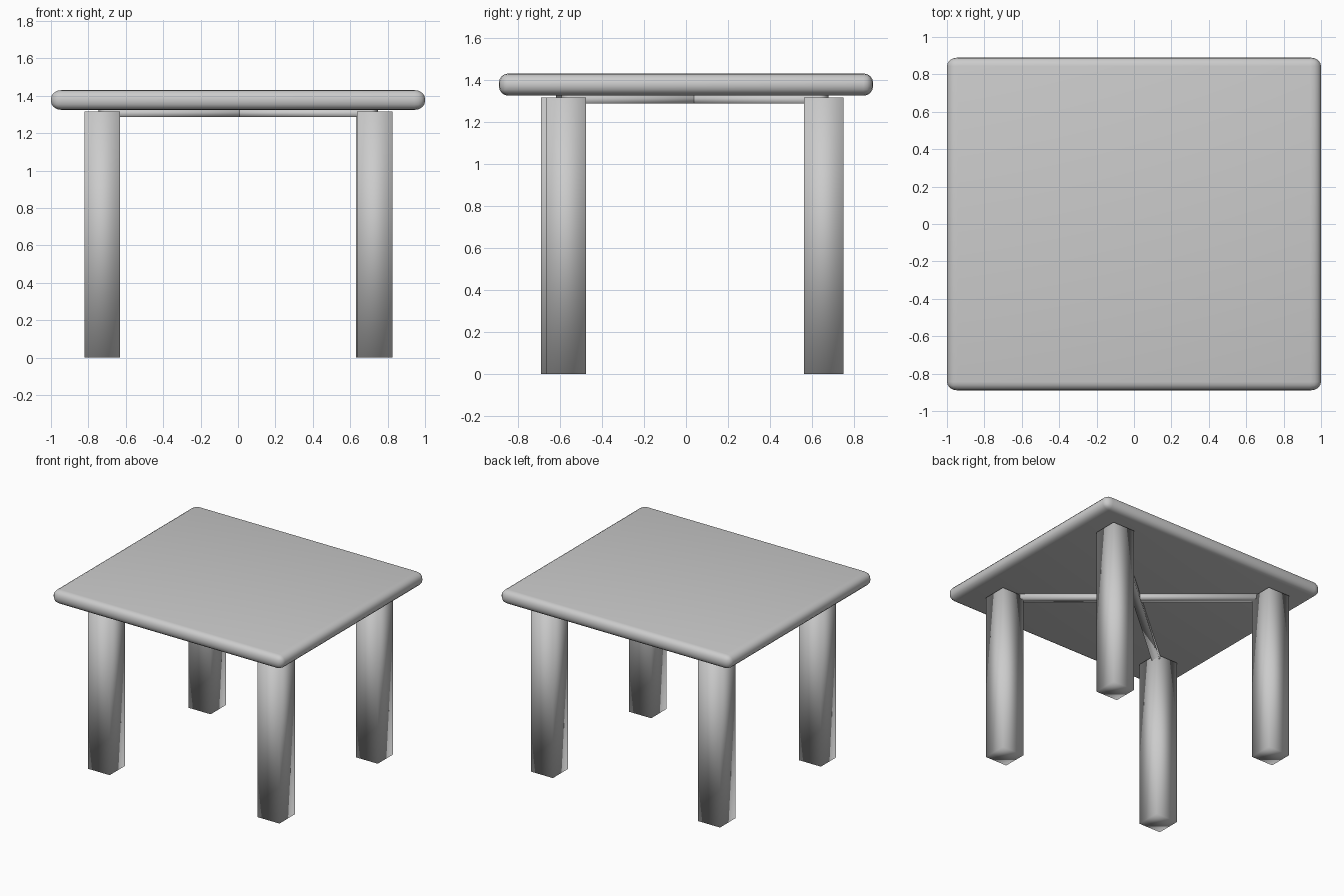
import bpy
import math
from mathutils import Vector

cube = bpy.data.objects.get("Cube")
if cube:
    bpy.data.objects.remove(cube)

grey = bpy.data.materials.new("light_grey")
grey.use_nodes = True
grey.diffuse_color = (0.6, 0.6, 0.6, 1)
grey.node_tree.nodes["Principled BSDF"].inputs["Base Color"].default_value = (0.6, 0.6, 0.6, 1)


def box(name, center, size, turn=0.0):
    """Add a smooth-shaded box, optionally turned about z."""
    bpy.ops.mesh.primitive_cube_add(size=1, location=center, rotation=(0, 0, turn))
    obj = bpy.context.object
    obj.name = name
    for v in obj.data.vertices:
        v.co *= Vector(size)
    obj.data.materials.append(grey)
    bpy.ops.object.shade_smooth()
    return obj


# Tabletop with softly rounded edges, slightly longer rounding along x
top = box("tabletop", (0, 0, 1.377), (1.6, 1.78, 0.106))
top.scale.x = 1.25
bevel = top.modifiers.new("rounded_edges", "BEVEL")
bevel.width = 0.046
bevel.segments = 4
bevel.limit_method = "NONE"

# Four square legs
LEG, HEIGHT = 0.19, 1.315
legs = {
    "front_right_leg": (-0.725, -0.595),
    "front_left_leg": (0.73, -0.57),
    "back_left_leg": (0.725, 0.655),
    "back_right_leg": (-0.725, 0.655),
}
for name, (x, y) in legs.items():
    box(name, (x, y, HEIGHT / 2), (LEG, LEG, HEIGHT))

# Two crossing braces under the top, joining opposite legs
for name, a, b in (("brace_one", "front_right_leg", "back_left_leg"),
                   ("brace_two", "front_left_leg", "back_right_leg")):
    p, q = Vector(legs[a]), Vector(legs[b])
    mid, span = (p + q) / 2, q - p
    box(name, (mid.x, mid.y, 1.306), (span.length, 0.06, 0.04), math.atan2(span.y, span.x))
